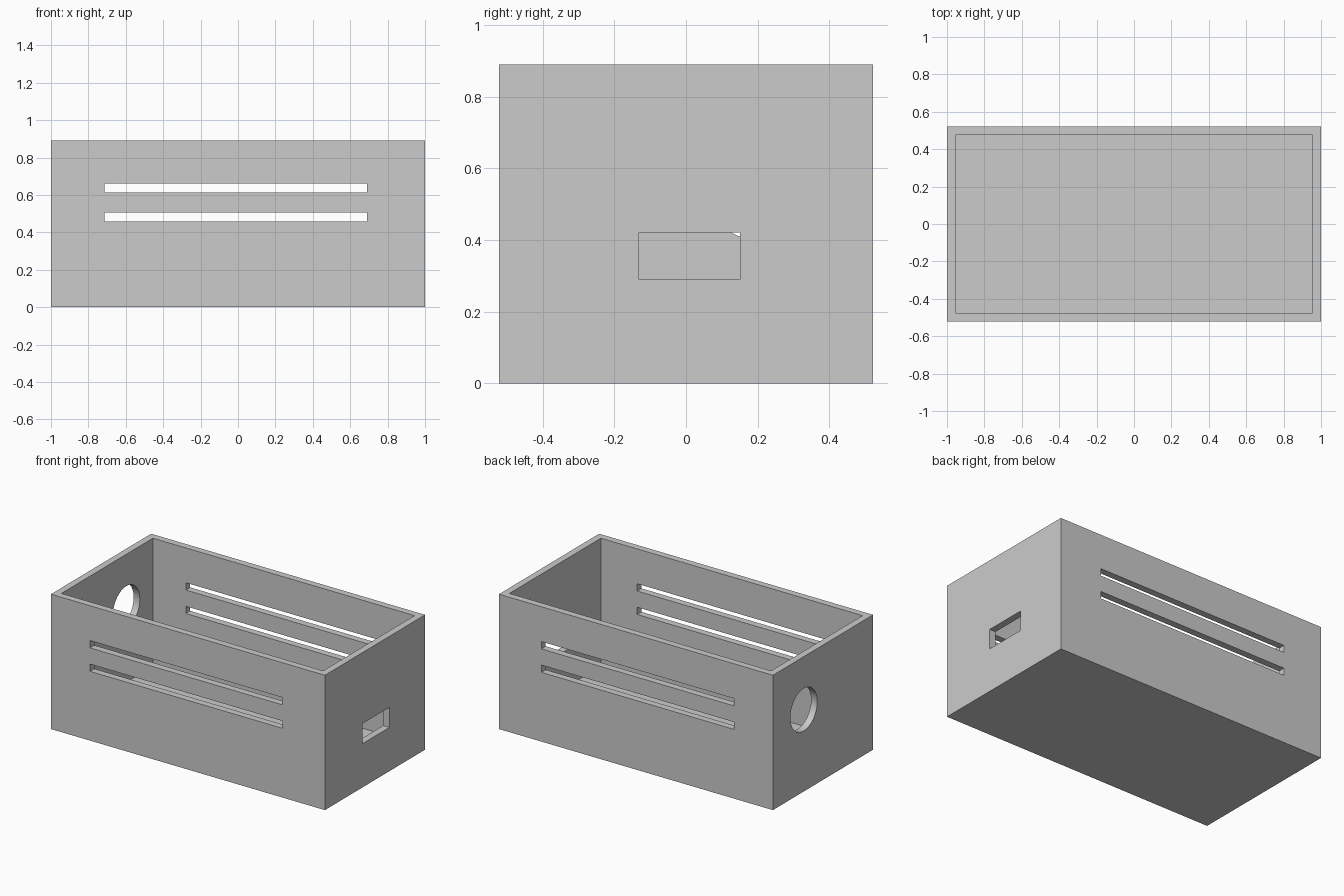
import bpy
import math

default_cube = bpy.data.objects.get("Cube")
if default_cube:
    bpy.data.objects.remove(default_cube, do_unlink=True)

LENGTH, DEPTH, HEIGHT = 2.0, 1.044, 0.89
WALL, FLOOR = 0.045, 0.045

# One plain grey for the whole enclosure
grey = bpy.data.materials.new("plain_grey")
grey.use_nodes = True
colour = (0.6, 0.6, 0.6, 1.0)
grey.diffuse_color = colour
grey.node_tree.nodes["Principled BSDF"].inputs["Base Color"].default_value = colour


def box(name, low, high):
    """Axis-aligned box between two corners."""
    centre = [(a + b) / 2 for a, b in zip(low, high)]
    bpy.ops.mesh.primitive_cube_add(size=1, location=centre)
    obj = bpy.context.object
    obj.name = name
    obj.scale = [b - a for a, b in zip(low, high)]
    bpy.ops.object.transform_apply(location=True, rotation=False, scale=True)
    obj.data.materials.append(grey)
    return obj


def cut(target, cutter):
    """Subtract the cutter, then discard it."""
    cutter.hide_render = True
    mod = target.modifiers.new(cutter.name, "BOOLEAN")
    mod.operation = "DIFFERENCE"
    mod.solver = "EXACT"
    mod.object = cutter
    bpy.context.view_layer.objects.active = target
    bpy.ops.object.modifier_apply(modifier=mod.name)
    bpy.data.objects.remove(cutter, do_unlink=True)


# Open-topped box
hx, hy = LENGTH / 2, DEPTH / 2
case = box("enclosure_body", (-hx, -hy, 0), (hx, hy, HEIGHT))
cut(case, box("cavity", (WALL - hx, WALL - hy, FLOOR), (hx - WALL, hy - WALL, HEIGHT + 0.1)))

# Two vent slots, through both the front and back walls
for z in (0.457, 0.612):
    cut(case, box("vent_slot", (-0.715, -hy - 0.1, z), (0.69, hy + 0.1, z + 0.048)))

# Rectangular port in the +x end
cut(case, box("port_opening", (hx - 0.1, -0.131, 0.289), (hx + 0.1, 0.151, 0.421)))

# Round hole in the -x end
bpy.ops.mesh.primitive_cylinder_add(
    vertices=64, radius=0.14, depth=0.2, location=(-hx, 0.2, 0.54),
    rotation=(0, math.pi / 2, 0))
hole = bpy.context.object
hole.name = "round_hole"
hole.data.materials.append(grey)
cut(case, hole)

# Smooth the round hole, keep every edge sharp
bpy.ops.object.select_all(action="DESELECT")
case.select_set(True)
bpy.context.view_layer.objects.active = case
bpy.ops.object.shade_smooth_by_angle(angle=math.radians(30))
